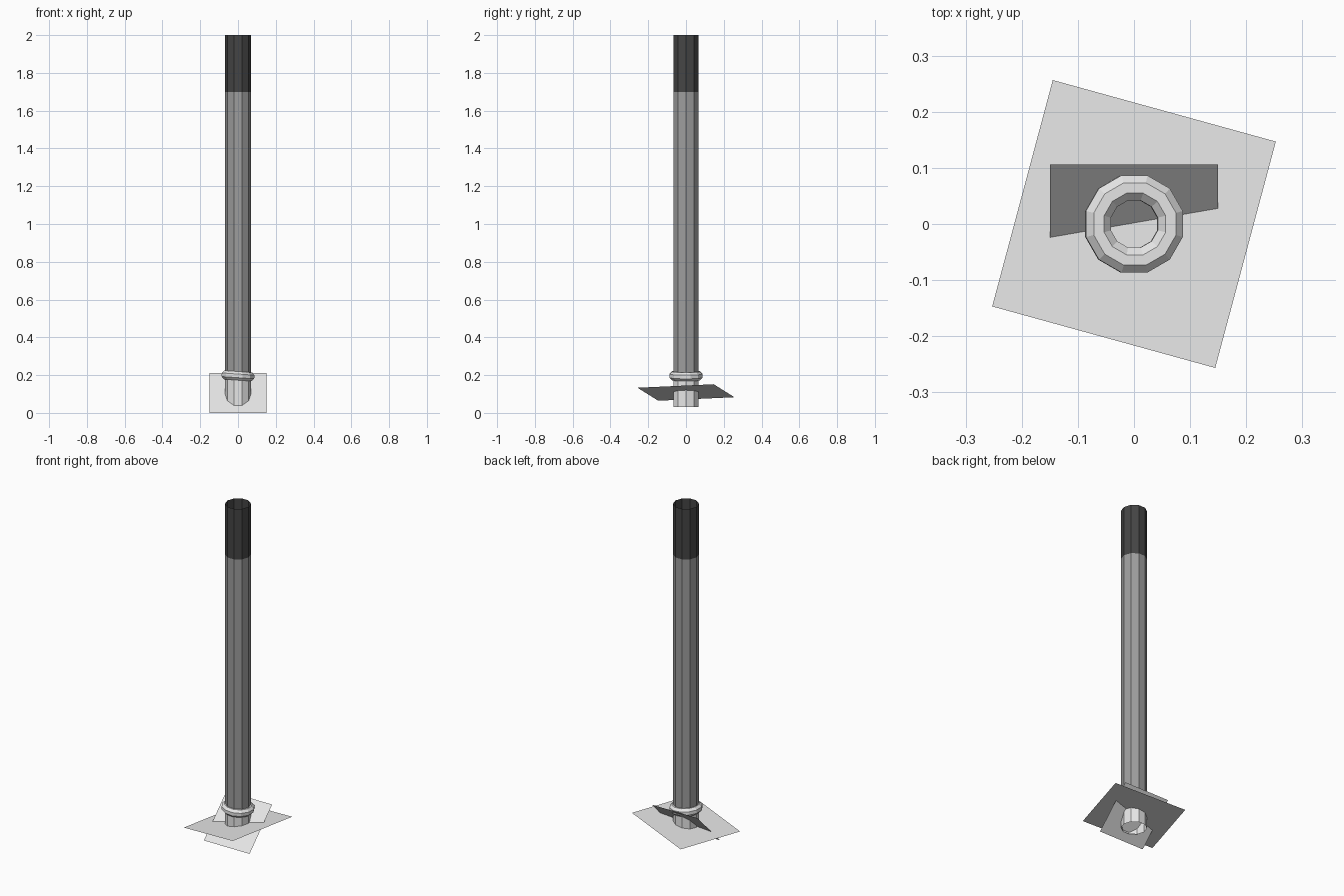
import bpy
from math import cos, sin, tau, radians
from mathutils import Matrix

cube = bpy.data.objects.get("Cube")
if cube:
    bpy.data.objects.remove(cube, do_unlink=True)


def make_material(name, value):
    mat = bpy.data.materials.new(name)
    mat.use_nodes = True
    colour = (value, value, value, 1)
    mat.diffuse_color = colour
    mat.node_tree.nodes["Principled BSDF"].inputs["Base Color"].default_value = colour
    return mat


def add_object(name, verts, faces, mat):
    mesh = bpy.data.meshes.new(name)
    mesh.from_pydata(verts, [], faces)
    mesh.materials.append(mat)
    obj = bpy.data.objects.new(name, mesh)
    bpy.context.collection.objects.link(obj)
    return obj


def lathe(name, profile, sides, mat, closed=False, offset=0.0):
    """Turn a profile of (radius, height) points around z, leaving ends open."""
    verts = [(r * cos(a), r * sin(a), z) for r, z in profile
             for a in [offset + tau * i / sides for i in range(sides)]]
    rows = len(profile)
    faces = []
    for j in range(rows if closed else rows - 1):
        low, high = j * sides, (j + 1) % rows * sides
        for i in range(sides):
            k = (i + 1) % sides
            faces.append((low + i, low + k, high + k, high + i))
    return add_object(name, verts, faces, mat)


def plate(name, size, height, rotation, mat):
    h = size / 2
    obj = add_object(name, [(-h, -h, 0), (h, -h, 0), (h, h, 0), (-h, h, 0)],
                     [(0, 1, 2, 3)], mat)
    obj.data.transform(Matrix.Translation((0, 0, height)) @ rotation)
    return obj


white = make_material("light_grey", 0.8)
grey = make_material("mid_grey", 0.34)
black = make_material("charcoal", 0.06)

# Open ten-sided tube in three coloured lengths
for name, bottom, top, mat in (("tube_base", 0.03, 0.19, white),
                               ("tube_shaft", 0.19, 1.7, grey),
                               ("tube_tip", 1.7, 2.0, black)):
    lathe(name, [(0.07, bottom), (0.07, top)], 10, mat)

# Collar ring, slightly tilted
section = [(0.0665 + 0.025 * cos(a), 0.025 * sin(a))
           for a in [tau * (i + 0.5) / 8 for i in range(8)]]
collar = lathe("collar_ring", section, 12, white, True, radians(15))
collar.data.transform(Matrix.Translation((0, 0, 0.196))
                      @ Matrix.Rotation(radians(4), 4, 'Y'))

# Two thin crossed plates at the foot
plate("large_plate", 0.418, 0.108,
      Matrix.Rotation(radians(-9.8), 4, 'Y') @ Matrix.Rotation(radians(-15.2), 4, 'Z'), white)
plate("small_plate", 0.3, 0.106, Matrix.Rotation(radians(45), 4, 'X'), white)
